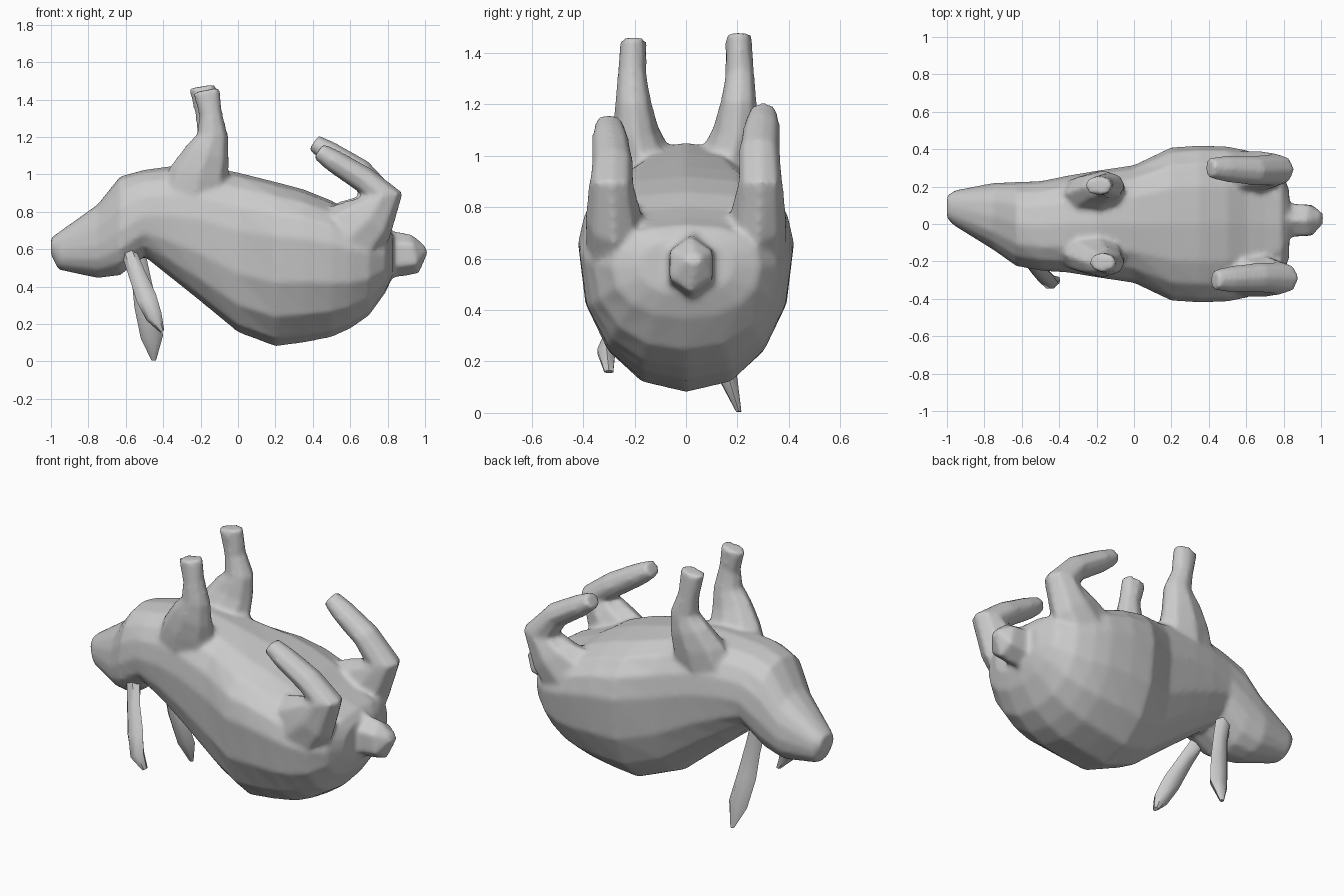
import bpy, bmesh, math
from mathutils import Vector


def spow(v, p):
    return math.copysign(abs(v) ** p, v)


def loft(name, rings):
    """Skin a list of equal-length point rings and cap both ends."""
    bm = bmesh.new()
    vs = [[bm.verts.new(p) for p in r] for r in rings]
    n = len(vs[0])
    for a, b in zip(vs, vs[1:]):
        for i in range(n):
            j = (i + 1) % n
            bm.faces.new((a[i], a[j], b[j], b[i]))
    bm.faces.new(vs[0])
    bm.faces.new(vs[-1])
    bmesh.ops.recalc_face_normals(bm, faces=bm.faces)
    me = bpy.data.meshes.new(name)
    bm.to_mesh(me)
    bm.free()
    ob = bpy.data.objects.new(name, me)
    bpy.context.collection.objects.link(ob)
    return ob


def select(obs):
    bpy.ops.object.select_all(action='DESELECT')
    for o in obs:
        o.select_set(True)
    bpy.context.view_layer.objects.active = obs[0]


def body_ring(x, y, w, bottom, mid, top, n=16):
    """Egg-shaped section across x, widest at height mid, fuller above it."""
    pts = []
    for i in range(n):
        t = 2 * math.pi * i / n
        p = 0.78 if math.sin(t) > 0 else 0.9
        c, s = spow(math.cos(t), p), spow(math.sin(t), 0.9)
        pts.append((x, y + w * c, mid + s * ((top - mid) if s > 0 else (mid - bottom))))
    return pts


def limb(name, path, n=8):
    """Tube along a path of (x, y, z, in-plane half size, sideways half size)."""
    rings = []
    for i, (x, y, z, h, w) in enumerate(path):
        a, b = path[max(i - 1, 0)], path[min(i + 1, len(path) - 1)]
        d = Vector((b[0] - a[0], 0, b[2] - a[2])).normalized()
        perp = Vector((d.z, 0, -d.x))
        rings.append([Vector((x, y, z)) + perp * h * math.cos(t) + Vector((0, w * math.sin(t), 0))
                      for t in (2 * math.pi * k / n for k in range(n))])
    return loft(name, rings)


# Head and trunk: x, y centre, half width, bottom, widest, top
skin = [loft("rabbit_body", [body_ring(*r) for r in [
    (-1.00, 0.09, 0.06, 0.57, 0.62, 0.66),
    (-0.96, 0.085, 0.095, 0.49, 0.59, 0.69),
    (-0.75, 0.04, 0.18, 0.445, 0.62, 0.84),
    (-0.63, 0.0, 0.225, 0.46, 0.70, 0.99),
    (-0.50, -0.01, 0.24, 0.56, 0.78, 1.025),
    (-0.35, 0.0, 0.26, 0.44, 0.78, 1.045),
    (-0.20, 0.0, 0.285, 0.32, 0.76, 1.05),
    (0.00, 0.0, 0.315, 0.155, 0.70, 1.01),
    (0.20, 0.0, 0.41, 0.08, 0.67, 0.96),
    (0.35, 0.0, 0.42, 0.10, 0.66, 0.92),
    (0.50, 0.0, 0.415, 0.13, 0.63, 0.86),
    (0.60, 0.0, 0.395, 0.175, 0.60, 0.80),
    (0.70, 0.0, 0.36, 0.245, 0.58, 0.76),
    (0.79, 0.0, 0.29, 0.37, 0.57, 0.73),
    (0.83, 0.0, 0.18, 0.46, 0.57, 0.68),
]])]

for s in (-1, 1):
    # Front legs pointing up
    dx, dz = (0.0, 0.0) if s < 0 else (-0.02, 0.02)
    skin.append(limb("front_leg", [
        (-0.24, s * 0.14, 0.85, 0.20, 0.12),
        (-0.205, s * 0.165, 1.00, 0.165, 0.115),
        (-0.165, s * 0.195, 1.11, 0.125, 0.09),
        (-0.135, s * 0.205, 1.21, 0.085, 0.072),
        (-0.145 + dx, s * 0.21, 1.32, 0.063, 0.057),
        (-0.17 + dx, s * 0.205, 1.45 + dz, 0.075, 0.052)]))
    # Hind legs folded back over the belly
    dx, dz = (0.015, -0.03) if s < 0 else (-0.01, 0.015)
    skin.append(limb("hind_leg", [
        (0.42 + dx, s * 0.23, 0.60, 0.18, 0.12),
        (0.58 + dx, s * 0.26, 0.66, 0.20, 0.13),
        (0.68 + dx, s * 0.28, 0.76, 0.155, 0.112),
        (0.765 + dx, s * 0.29, 0.89, 0.105, 0.088),
        (0.66 + dx, s * 0.285, 1.00 + dz, 0.073, 0.082),
        (0.50 + dx, s * 0.295, 1.10 + dz, 0.063, 0.072),
        (0.415 + dx, s * 0.30, 1.155 + dz, 0.048, 0.055)]))

# Stubby tail
skin.append(limb("tail", [
    (0.76, 0.03, 0.58, 0.14, 0.12), (0.85, 0.02, 0.57, 0.125, 0.10),
    (0.945, 0.02, 0.575, 0.112, 0.095), (1.005, 0.03, 0.60, 0.025, 0.035)], 6))

# Fuse head, trunk, legs and tail into one continuous skin with soft joins
select(skin)
bpy.ops.object.join()
body = skin[0]
rm = body.modifiers.new("fuse", 'REMESH')
rm.mode = 'VOXEL'
rm.voxel_size = 0.014
sm = body.modifiers.new("soften", 'SMOOTH')
sm.factor = 0.5
sm.iterations = 5
for m in ("fuse", "soften"):
    bpy.ops.object.modifier_apply(modifier=m)
bpy.ops.object.shade_smooth()

# Drooping ears
ears = [limb("ear_near", [
    (-0.59, -0.14, 0.60, 0.04, 0.05), (-0.545, -0.21, 0.48, 0.045, 0.03),
    (-0.49, -0.27, 0.34, 0.055, 0.035), (-0.45, -0.31, 0.24, 0.045, 0.04),
    (-0.405, -0.30, 0.16, 0.012, 0.02)], 6),
    limb("ear_far", [
    (-0.55, 0.10, 0.60, 0.05, 0.04), (-0.52, 0.11, 0.46, 0.05, 0.03),
    (-0.495, 0.13, 0.30, 0.06, 0.035), (-0.46, 0.165, 0.13, 0.06, 0.04),
    (-0.45, 0.205, 0.005, 0.012, 0.012)], 6)]
select(ears)
bpy.ops.object.shade_smooth_by_angle(angle=math.radians(55))
